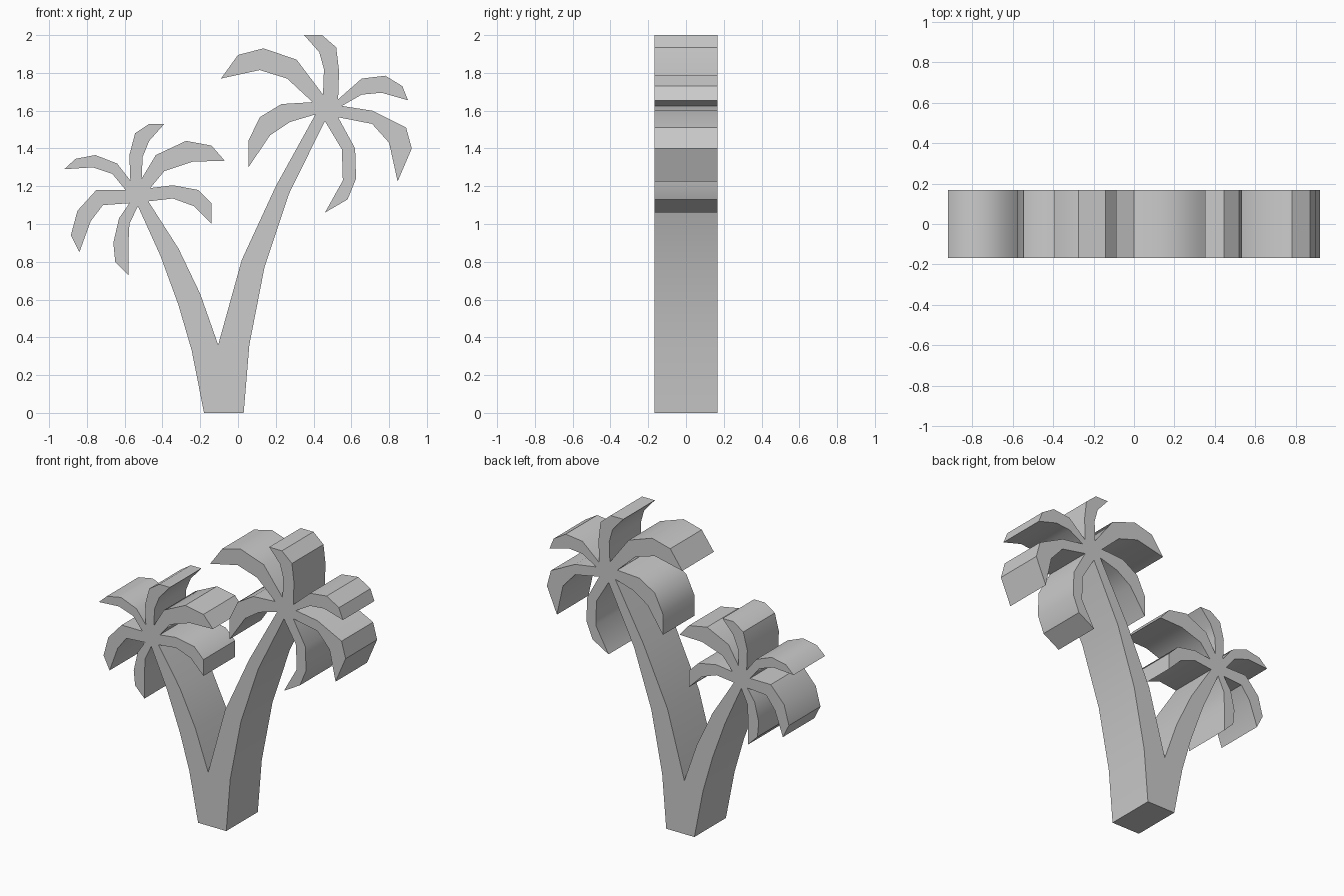
import bpy
import bmesh
import math
from mathutils import Vector

UNIT = 0.01          # profiles are given in hundredths
HALF_DEPTH = 0.168

cube = bpy.data.objects.get("Cube")
if cube:
    bpy.data.objects.remove(cube, do_unlink=True)


def make_material(name, colour):
    material = bpy.data.materials.new(name)
    material.use_nodes = True
    material.diffuse_color = colour
    material.node_tree.nodes["Principled BSDF"].inputs["Base Color"].default_value = colour
    return material


# Trunk edges, counter-clockwise from the foot
trunk_outer_right = [(-18, 0), (3, 0), (6, 36), (14, 77), (27, 116), (46, 154.5)]
trunk_fork = [(20, 120), (2, 81), (-10.5, 36), (-20, 63), (-31.5, 87), (-47.5, 112)]
trunk_outer_left = [(-41, 83), (-31.5, 57), (-24.5, 33)]

# Each frond runs from its root, round the tip, and ends in the notch
# shared with the next frond
tall_crown = {
    "drooping": [(55, 139.5), (55.5, 123), (46, 106), (58, 113),
                 (62.5, 124), (62, 140), (53, 156.5)],
    "low_right": [(71, 153), (80, 143), (84.5, 122.5), (92, 140),
                  (89, 151), (71, 160), (55, 162.5)],
    "right": [(65.5, 168.5), (76, 169.5), (90, 165.5), (87, 173),
              (78, 178.5), (65.5, 177), (53, 166)],
    "upright": [(53.5, 181), (52, 193.5), (44.5, 200), (35, 200),
                (43, 191), (45.5, 182), (45, 168.5)],
    "high_left": [(31, 187), (13.5, 193), (0, 189.5), (-9, 177),
                  (11.5, 181.5), (26, 177), (39.5, 164.5)],
    "left": [(23, 163.5), (11.5, 156.5), (5.5, 144), (5.5, 130),
             (17, 147), (27.5, 154), (41, 158)],
}
short_crown = {
    "low_right": [(-34.5, 113.5), (-23.5, 109.5), (-14, 100), (-14, 111),
                  (-21, 118), (-34.5, 120.5), (-46.5, 119)],
    "high_right": [(-39, 128), (-24, 133), (-7, 133.5), (-14, 141.5),
                   (-27.5, 144), (-43.5, 136.5), (-51, 124)],
    "upright": [(-50.5, 135.5), (-47, 144), (-39, 153), (-47, 153),
                (-54.5, 148), (-57.5, 136.5), (-57, 123)],
    "high_left": [(-64, 132), (-75.5, 136.5), (-86, 134.5), (-92, 129),
                  (-77, 130), (-66.5, 126.5), (-59.5, 118)],
    "left": [(-75, 118), (-85, 107), (-88.5, 94), (-84, 85),
             (-78, 101.5), (-71.5, 110), (-57.5, 111)],
    "drooping": [(-63, 103), (-66, 90), (-65, 80), (-58, 73),
                 (-58, 90), (-57.5, 100), (-53, 109.5)],
}


def crown_outline(crown):
    """Join the fronds of one crown into a continuous edge."""
    return [point for frond in crown.values() for point in frond]


def extrude_outline(name, outline, material):
    """Make a solid slab from an outline in the front plane."""
    bm = bmesh.new()
    verts = [bm.verts.new((x * UNIT, -HALF_DEPTH, z * UNIT)) for x, z in outline]
    front = bm.faces.new(verts)
    result = bmesh.ops.extrude_face_region(bm, geom=[front], use_keep_orig=True)
    moved = [item for item in result["geom"] if isinstance(item, bmesh.types.BMVert)]
    bmesh.ops.translate(bm, verts=moved, vec=Vector((0, 2 * HALF_DEPTH, 0)))
    bmesh.ops.recalc_face_normals(bm, faces=bm.faces)
    mesh = bpy.data.meshes.new(name)
    bm.to_mesh(mesh)
    bm.free()
    mesh.materials.append(material)
    slab = bpy.data.objects.new(name, mesh)
    bpy.context.collection.objects.link(slab)
    return slab


# Forked trunk and both crowns share one closed outline
outline = (trunk_outer_right + crown_outline(tall_crown) + trunk_fork
           + crown_outline(short_crown) + trunk_outer_left)
grey = make_material("plain_grey", (0.6, 0.6, 0.6, 1))
palms = extrude_outline("twin_palm_trees", outline, grey)

# Soft curves along the fronds, crisp rims and tips
bpy.ops.object.select_all(action="DESELECT")
palms.select_set(True)
bpy.context.view_layer.objects.active = palms
bpy.ops.object.shade_smooth_by_angle(angle=math.radians(35))
